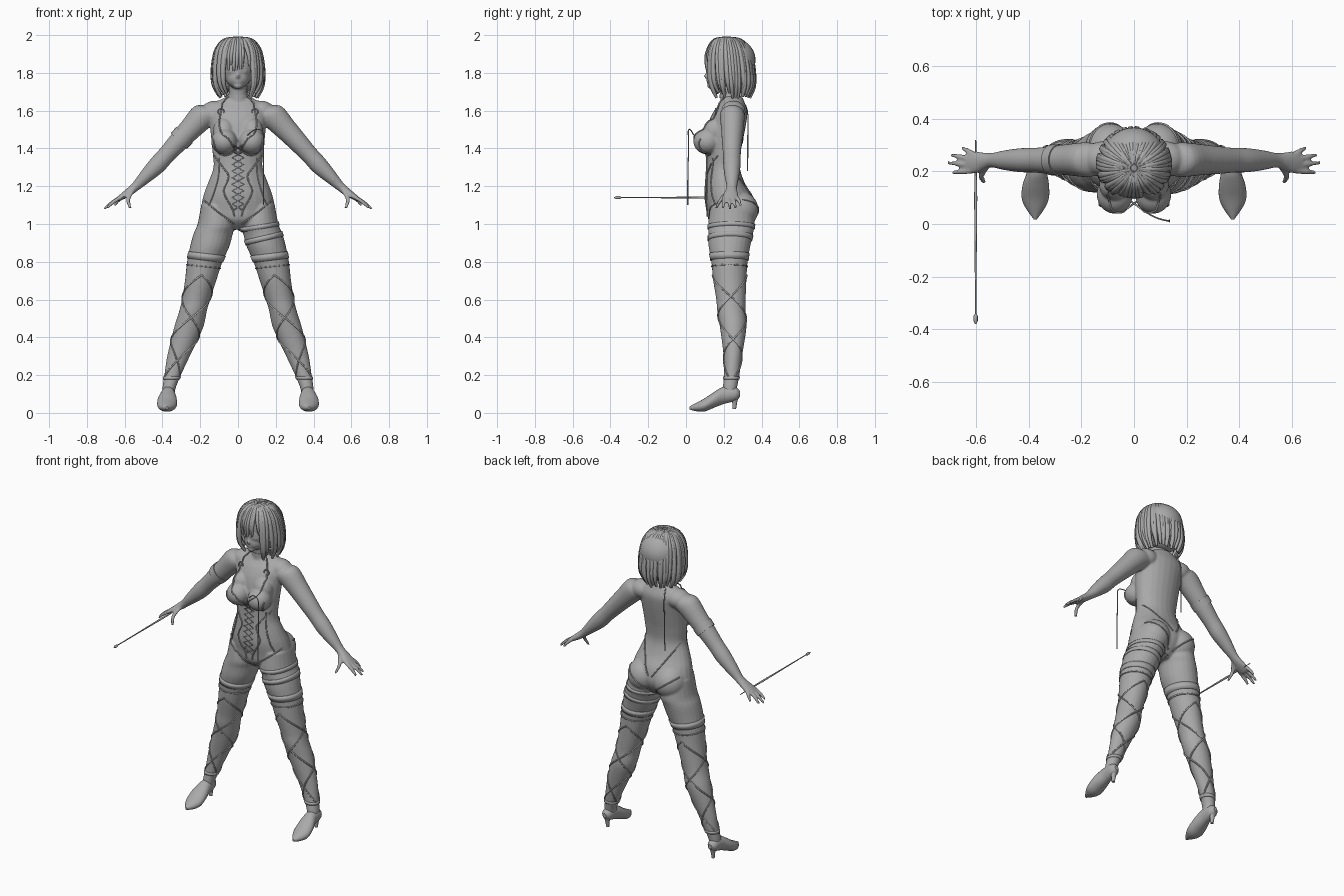
import bpy, bmesh, math, random
from mathutils import Vector
from mathutils.bvhtree import BVHTree

random.seed(4)
if "Cube" in bpy.data.objects:
    bpy.data.objects.remove(bpy.data.objects["Cube"])

grey = bpy.data.materials.new("clay grey")
grey.use_nodes = True
grey.diffuse_color = (0.4, 0.4, 0.4, 1)
grey.node_tree.nodes["Principled BSDF"].inputs["Base Color"].default_value = (0.4, 0.4, 0.4, 1)

X, Y, Z = Vector((1, 0, 0)), Vector((0, 1, 0)), Vector((0, 0, 1))


def add(name, data):
    data.materials.append(grey)
    ob = bpy.data.objects.new(name, data)
    bpy.context.scene.collection.objects.link(ob)
    return ob


def spline(rows, k=4):
    """Catmull-Rom resampling of rows of any length."""
    out = []
    for i in range(len(rows) - 1):
        a, b, c, d = (rows[min(max(i + j, 0), len(rows) - 1)] for j in (-1, 0, 1, 2))
        for s in range(k):
            t = s / k
            out.append([0.5 * (2 * q + (r - p) * t + (2 * p - 5 * q + 4 * r - w) * t * t
                               + (3 * q - p - 3 * r + w) * t ** 3)
                        for p, q, r, w in zip(a, b, c, d)])
    return out + [list(rows[-1])]


def loft(bm, rows, u, v, side=1, k=4, n=24):
    """Skin ellipses (x, y, z, radius along u, radius along v)."""
    rings = []
    for x, y, z, a, b in spline(rows, k):
        ring = []
        for i in range(n):
            t = math.tau * i / n
            p = Vector((x, y, z)) + u * a * math.cos(t) + v * b * math.sin(t)
            ring.append(bm.verts.new((p.x * side, p.y, p.z)))
        rings.append(ring)
    for r, q in zip(rings, rings[1:]):
        for i in range(n):
            j = (i + 1) % n
            bm.faces.new((r[i], r[j], q[j], q[i]))
    bm.faces.new(rings[0])
    bm.faces.new(rings[-1])


def ball(bm, centre, radii):
    made = bmesh.ops.create_uvsphere(bm, u_segments=32, v_segments=20, radius=1)["verts"]
    for v in made:
        v.co = Vector(c + p * r for c, p, r in zip(centre, v.co, radii))


def finish(name, bm):
    bmesh.ops.recalc_face_normals(bm, faces=bm.faces)
    for f in bm.faces:
        f.smooth = len(f.verts) < 5
    me = bpy.data.meshes.new(name)
    bm.to_mesh(me)
    bm.free()
    return add(name, me)


def tubes(name, paths, depth, closed=False, taper=None):
    """One curve object holding round cords along the given paths."""
    cu = bpy.data.curves.new(name, "CURVE")
    cu.dimensions = "3D"
    cu.bevel_depth = depth
    cu.bevel_resolution = 1
    cu.use_fill_caps = True
    for path in paths:
        s = cu.splines.new("POLY")
        s.points.add(len(path) - 1)
        s.use_cyclic_u = closed
        for i, p in enumerate(path):
            s.points[i].co = (*p, 1)
            s.points[i].radius = taper(i / (len(path) - 1)) if taper else 1
    return add(name, cu)


# Body: overlapping lofts and balls fused into one skin
torso = [(0, .23, .97, .05, .06), (0, .23, 1.02, .15, .11), (0, .237, 1.08, .192, .127),
         (0, .225, 1.15, .183, .125), (0, .207, 1.22, .158, .103), (0, .197, 1.3, .13, .088),
         (0, .2, 1.38, .135, .09), (0, .205, 1.46, .143, .1), (0, .22, 1.54, .15, .1),
         (0, .237, 1.6, .155, .088), (0, .247, 1.645, .115, .063), (0, .245, 1.675, .06, .052)]
leg = [(.115, .24, 1.1, .08, .11), (.114, .24, 1, .1, .123), (.131, .237, .95, .104, .118),
       (.15, .23, .88, .104, .11), (.176, .23, .8, .094, .096), (.198, .232, .7, .083, .088),
       (.222, .238, .6, .075, .078), (.238, .24, .54, .073, .075), (.262, .25, .45, .077, .07),
       (.315, .248, .3, .06, .049), (.346, .242, .2, .044, .041), (.365, .232, .13, .035, .038),
       (.367, .23, .08, .03, .036)]
arm = [(.12, .245, 1.585, .055, .055), (.18, .245, 1.575, .066, .07), (.255, .245, 1.5, .059, .06),
       (.33, .243, 1.42, .052, .052), (.38, .243, 1.365, .047, .047), (.43, .243, 1.31, .046, .047),
       (.49, .243, 1.25, .038, .036), (.54, .243, 1.2, .028, .025), (.57, .24, 1.175, .032, .022),
       (.605, .235, 1.15, .042, .018), (.635, .235, 1.13, .034, .013)]
finger_tips = [(.655, .29, 1.096), (.697, .263, 1.084), (.708, .233, 1.08), (.692, .196, 1.086)]
across = Vector((1, 0, 1)).normalized()

bm = bmesh.new()
loft(bm, torso, X, Y)
loft(bm, [(0, .24, 1.62, .062, .06), (0, .23, 1.68, .05, .05), (0, .215, 1.77, .05, .05)], X, Y)
for s in (1, -1):
    loft(bm, leg, X, Y, s)
    loft(bm, arm, Y, across, s)
    ball(bm, (s * .12, .25, 1.595), (.075, .065, .058))
    ball(bm, (s * .073, .113, 1.437), (.069, .074, .068))
    ball(bm, (s * .075, .15, 1.49), (.058, .06, .07))
    ball(bm, (s * .092, .283, 1.075), (.096, .1, .1))
    for i, tip in enumerate(finger_tips):
        root = Vector((.61, .266 - .021 * i, 1.147))
        mid = root.lerp(Vector(tip), .55) + Z * .006
        loft(bm, [(*root, .011, .011), (*mid, .0105, .0105), (*tip, .007, .007)], Y, across, s, n=12)
    loft(bm, [(.56, .225, 1.175, .016, .016), (.582, .185, 1.13, .012, .012),
              (.571, .16, 1.083, .008, .008)], X, Y, s, n=12)
    ball(bm, (s * .032, .132, 1.808), (.02, .018, .011))
# Head and face
ball(bm, (0, .202, 1.825), (.085, .095, .105))
ball(bm, (0, .17, 1.772), (.061, .062, .056))
ball(bm, (0, .134, 1.732), (.024, .022, .018))
ball(bm, (0, .11, 1.783), (.011, .016, .013))
ball(bm, (0, .117, 1.8), (.008, .013, .028))
ball(bm, (0, .12, 1.754), (.021, .012, .009))
body = finish("body", bm)
remesh = body.modifiers.new("fuse", "REMESH")
remesh.mode = "VOXEL"
remesh.voxel_size = .006
remesh.use_smooth_shade = True
soften = body.modifiers.new("soften", "SMOOTH")
soften.factor = .5
soften.iterations = 5
bpy.context.view_layer.update()
skin = BVHTree.FromObject(body, bpy.context.evaluated_depsgraph_get())


def on_skin(x, z, face=1):
    """Point on the front (1) or back (-1) of the body."""
    hit = skin.ray_cast(Vector((x, -face, z)), Y * face)[0]
    return (hit or Vector((x, .2, z))) - Y * face * .002


def around_leg(s, z, angle, off):
    """Point on the leg surface at a height and turn."""
    for hi, lo in zip(leg, leg[1:]):
        if lo[2] <= z <= hi[2]:
            c = Vector(hi[:3]).lerp(Vector(lo[:3]), (hi[2] - z) / (hi[2] - lo[2]))
            break
    c.x *= s
    d = Vector((s * math.cos(angle), math.sin(angle), 0))
    dist = skin.ray_cast(c, d)[3] or .1
    return c + d * (min(dist, .135) + off)


def leg_band(name, s, z, height, tilt=0, off=.005):
    bm = bmesh.new()
    rings = []
    for dz, o in ((-height, 0), (-height, off), (height, off), (height, 0)):
        turns = [math.tau * i / 40 for i in range(40)]
        rings.append([bm.verts.new(around_leg(s, z + dz + tilt * math.cos(t), t, o)) for t in turns])
    for r, q in zip(rings, rings[1:]):
        for i in range(40):
            j = (i + 1) % 40
            bm.faces.new((r[i], r[j], q[j], q[i]))
    finish(name, bm)


# Stocking tops, garters, ankle straps and crossed leg lacing
for s, side in ((1, "left"), (-1, "right")):
    leg_band(side + "_stocking_top", s, .825, .018, .012)
    leg_band(side + "_stocking_hem", s, .775, .003, .01)
    leg_band(side + "_ankle_strap", s, .185, .008)
    laces = []
    for hand in (1, -1):
        for shift in (0, math.pi):
            laces.append([around_leg(s, .73 - .54 * i / 120, shift - math.pi / 2 + hand * i / 120 * 7.5, .001)
                          for i in range(121)])
    tubes(side + "_leg_lacing", laces, .0045)
leg_band("upper_garter", 1, .985, .011, .018)
leg_band("lower_garter", 1, .925, .013, .025)

# Shoes with pointed toes and slim heels
for s, side in ((1, "left"), (-1, "right")):
    bm = bmesh.new()
    loft(bm, [(.37, .287, .1, .012, .014), (.37, .262, .1, .032, .036), (.37, .2, .093, .038, .046),
              (.374, .15, .07, .05, .042), (.376, .1, .043, .052, .035), (.376, .06, .032, .036, .024),
              (.376, .018, .026, .006, .008)], X, Z, s)
    loft(bm, [(.37, .258, .1, .026, .026), (.37, .258, .06, .014, .014), (.37, .256, .02, .009, .009)], X, Y, s)
    finish(side + "_shoe", bm)

# Arm band, choker and thin blade
bm = bmesh.new()
loft(bm, [(.283, .244, 1.472, .06, .061), (.313, .244, 1.44, .059, .059)], Y, across, -1)
finish("arm_band", bm)
bm = bmesh.new()
loft(bm, [(0, .234, 1.667, .057, .056), (0, .231, 1.685, .055, .054)], X, Y)
finish("choker", bm)
bm = bmesh.new()
loft(bm, [(-.603, y, 1.14, r, r) for y, r in ((-.38, .003), (-.37, .008), (-.35, .008), (-.342, .003),
     (-.1, .004), (.1, .006), (.2, .004), (.32, .002))], X, Z, k=1, n=10)
finish("blade", bm)

# Bodysuit trims laid on the skin
neckline = [(.09, 1.6), (.1, 1.53), (.085, 1.48), (.05, 1.45), (.025, 1.41), (0, 1.37)]
cup = [(.132, 1.45), (.115, 1.39), (.075, 1.365), (.035, 1.375), (.005, 1.41)]
waist_panel = [(.125, 1.36), (.08, 1.3), (.05, 1.25), (.075, 1.17), (.03, 1.08), (.02, 1.04)]
leg_line = [(.02, 1.0), (.06, 1.03), (.12, 1.075), (.18, 1.125)]
side_seam = [(.1, 1.35), (.105, 1.25), (.13, 1.16), (.15, 1.11)]
back_line = [(.125, 1.3), (.09, 1.24), (.05, 1.17), (.012, 1.11)]
seat_line = [(.17, 1.13), (.1, 1.08), (.05, 1.04), (.015, 1.0)]
trims = []
for s in (1, -1):
    for path in (neckline, cup, waist_panel, leg_line, side_seam):
        trims.append([on_skin(s * x, z) for x, z in spline(path, 8)])
    for path in (back_line, seat_line):
        trims.append([on_skin(s * x, z, -1) for x, z in spline(path, 8)])
    trims.append([on_skin(s * .09, 1.6), Vector((s * .083, .175, 1.64)), Vector((s * .054, .205, 1.675))])
    trims.append([on_skin(s * .03 * (1 if i % 2 else -1), 1.42 - .035 * i) for i in range(11)])
tubes("bodysuit_trim", trims, .004)

# Strap buckles
for s, side in ((1, "left"), (-1, "right")):
    c = on_skin(s * .09, 1.595)
    tubes(side + "_strap_buckle", [[c + Vector((.016 * math.cos(t), -.004, .016 * math.sin(t)))
          for t in (math.tau * i / 12 for i in range(12))]], .004, closed=True)

# Loose cords at the chest and back
tubes("chest_cord", [spline([(.05, .042, 1.47), (.09, .022, 1.5), (.13, .012, 1.49), (.135, .014, 1.42),
                             (.135, .01, 1.27), (.135, .009, 1.1)])], .003)
tubes("back_cord", [spline([(-.06, .29, 1.66), (-.075, .325, 1.6), (-.078, .327, 1.45), (-.08, .326, 1.28)])], .003)

# Hair: solid bob underneath, tapered locks over it
bm = bmesh.new()
ball(bm, (0, .24, 1.868), (.124, .128, .12))
ball(bm, (0, .272, 1.795), (.118, .092, .105))
finish("hair_base", bm)
bob = [(.012, 1.985), (.07, 1.972), (.108, 1.925), (.124, 1.86), (.13, 1.79), (.125, 1.735), (.1, 1.685)]
fringe = bob[:3] + [(.126, 1.88), (.127, 1.83)]
locks, bangs = [], []
for i in range(48):
    turn = math.tau * i / 48
    front = min(turn, math.tau - turn) < .64
    swirl, drop = random.uniform(-.12, .12), random.uniform(-.02, .015)
    path = []
    profile = spline(fringe if front else bob, 5)
    for j, (r, z) in enumerate(profile):
        f = j / (len(profile) - 1)
        a = turn + swirl * f
        path.append((r * math.sin(a) * 1.02, .238 - .025 * (1 - f) - r * math.cos(a), z + drop * f * f))
    (bangs if front else locks).append(path)
lock_shape = lambda t: .35 + .75 * math.sin(math.pi * min(1, .1 + .82 * t))
tubes("hair_locks", locks, .014, taper=lock_shape)
tubes("hair_fringe", bangs, .011, taper=lock_shape)
